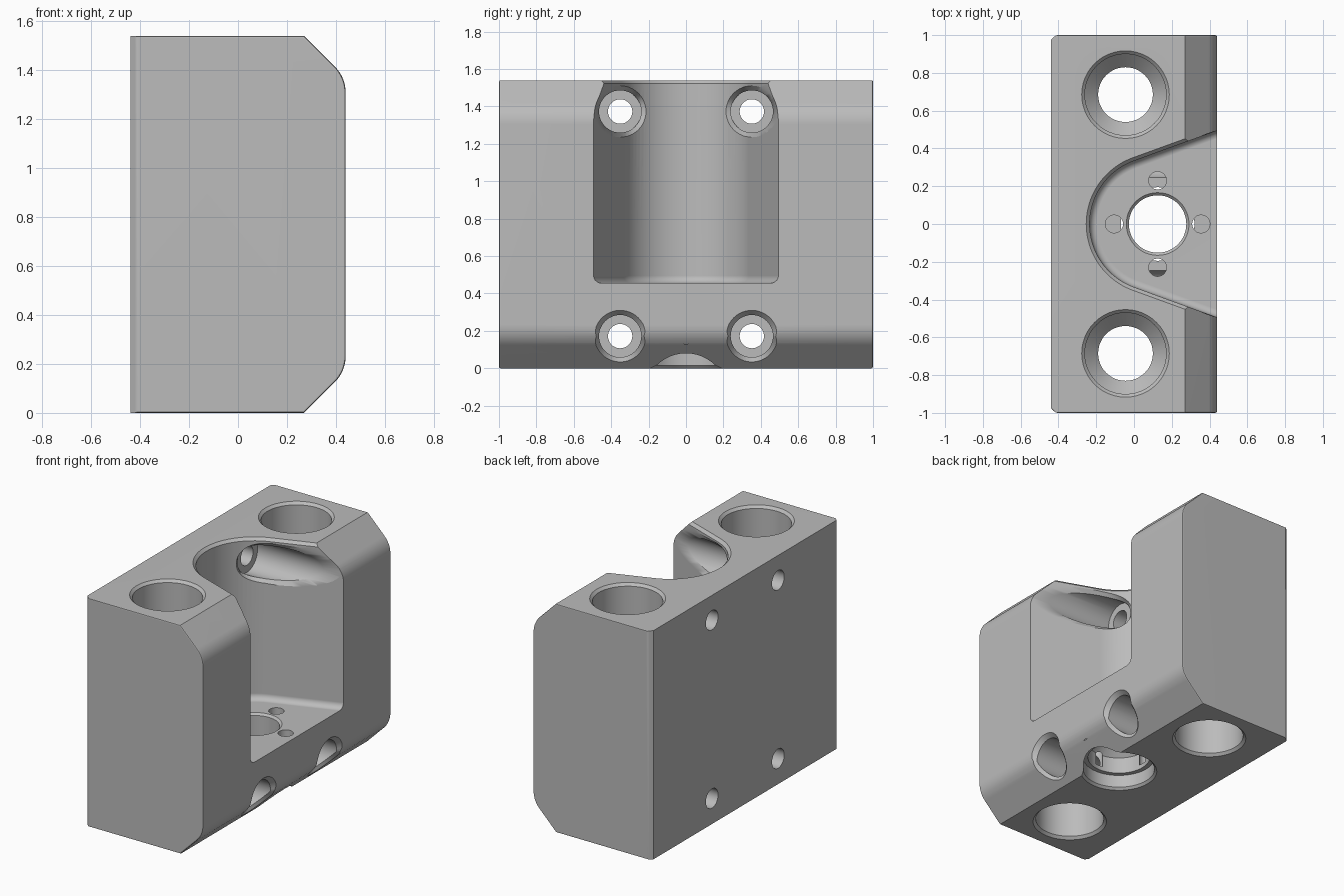
import bpy, bmesh, math
from mathutils import Vector

cube = bpy.data.objects.get("Cube")
if cube:
    bpy.data.objects.remove(cube, do_unlink=True)

H, HX = 1.54, 0.44          # height, half depth
SEG = 48
TAPER = math.radians(20)    # flare of the pocket walls
PX, PR = 0.12, 0.355        # pocket arc centre and radius

metal = bpy.data.materials.new("plain_grey_metal")
metal.use_nodes = True
grey = (0.5, 0.5, 0.5, 1)
metal.diffuse_color = grey
bsdf = next(n for n in metal.node_tree.nodes if n.type == 'BSDF_PRINCIPLED')
bsdf.inputs["Base Color"].default_value = grey


def loft(name, rings):
    """Closed solid through a list of equally long point rings."""
    bm = bmesh.new()
    loops = [[bm.verts.new(p) for p in ring] for ring in rings]
    n = len(loops[0])
    for a, b in zip(loops, loops[1:]):
        for i in range(n):
            j = (i + 1) % n
            bm.faces.new((a[i], a[j], b[j], b[i]))
    bm.faces.new(loops[0])
    bm.faces.new(loops[-1])
    bmesh.ops.recalc_face_normals(bm, faces=bm.faces)
    mesh = bpy.data.meshes.new(name)
    bm.to_mesh(mesh)
    bm.free()
    mesh.materials.append(metal)
    obj = bpy.data.objects.new(name, mesh)
    bpy.context.collection.objects.link(obj)
    return obj


def circle(r):
    return [(r * math.cos(t), r * math.sin(t))
            for t in (2 * math.pi * i / SEG for i in range(SEG))]


def bore(name, x, y, steps):
    """Vertical turned cutter from (radius, z) steps."""
    return loft(name, [[(x + u, y + v, z) for u, v in circle(r)] for r, z in steps])


# --- block body: side profile with blended front slopes
def blend(corner, before, after, n=8):
    a, c, b = Vector(before), Vector(corner), Vector(after)
    pts = []
    for i in range(n + 1):
        t = i / n
        pts.append((1 - t) ** 2 * a + 2 * t * (1 - t) * c + t * t * b)
    return pts


low = blend((HX, 0.17), (0.394, 0.124), (HX, 0.235))
high = [Vector((p.x, H - p.y)) for p in reversed(low)]
profile = [(-HX, 0), (0.27, 0)] + [tuple(p) for p in low + high] + [(0.27, H), (-HX, H)]
block = loft("manifold_block", [[(x, y, z) for x, z in profile] for y in (-1, 1)])

# softened end outlines, with wider chamfers on the rear uprights
bm = bmesh.new()
bm.from_mesh(block.data)


def end_edges(rear):
    found = []
    for e in bm.edges:
        a, b = (v.co for v in e.verts)
        is_rear = max(a.x, b.x) < -HX + 0.001
        if abs(a.y - b.y) < 0.001 and abs(a.y) > 0.999 and is_rear == rear:
            found.append(e)
    return found


bmesh.ops.bevel(bm, geom=end_edges(True), offset=0.026, segments=1, affect='EDGES')
bmesh.ops.bevel(bm, geom=end_edges(False), offset=0.01, segments=2, profile=0.5,
                affect='EDGES')
bm.to_mesh(block.data)
bm.free()


# --- pocket: arc at the rear with walls flaring towards the front
def pocket_ring(offset, z):
    r = PR + offset
    pts = []
    for i in range(33):
        t = math.pi / 2 + TAPER + (math.pi - 2 * TAPER) * i / 32
        pts.append((PX + r * math.cos(t), r * math.sin(t), z))
    x0, y0 = pts[0][:2]
    y1 = y0 + (0.7 - x0) * math.tan(TAPER)
    return [(0.7, y1, z)] + pts + [(0.7, -y1, z)]


FLOOR, FIL = 0.455, 0.04
rings = []
for i in range(6):
    t = math.pi / 2 * i / 5
    rings.append(pocket_ring(FIL * (math.sin(t) - 1), FLOOR + FIL * (1 - math.cos(t))))
rings += [pocket_ring(0, H - 0.018), pocket_ring(0.018, H), pocket_ring(0.018, H + 0.1)]
cutters = [loft("pocket_cutter", rings)]

# --- main ports, threaded from both ends with a narrower middle
R, N = 0.215, 0.145
half = [(0.232, -0.1), (0.232, 0), (R, 0.017), (R, 0.45), (N, 0.52)]
port = half + [(r, H - z) for r, z in reversed(half)]
for side in (-1, 1):
    cutters.append(bore("port_cutter", -0.045, side * 0.685, port))

# --- centre port, stepped from below and opening in the pocket floor
cutters.append(bore("centre_port_cutter", 0.125, 0, [
    (0.24, -0.1), (0.24, 0), (0.225, 0.015), (0.225, 0.1), (0.195, 0.1),
    (0.195, 0.21), (0.152, 0.253), (0.152, FLOOR - 0.014), (0.166, FLOOR),
    (0.166, FLOOR + 0.1)]))

# --- four small holes around the centre port
for u, v in ((1, 0), (-1, 0), (0, 1), (0, -1)):
    cutters.append(bore("small_hole_cutter", 0.125 + 0.23 * u, 0.23 * v,
                        [(0.047, 0.13), (0.047, FLOOR + 0.1)]))


# --- bolt holes running front to back, with an edge break following the surface
def slope_x(y, z):
    return min(HX, 0.27 + z)


def wall_x(y, z):
    y = abs(y)
    yt = PR * math.cos(TAPER)
    if y < yt:
        return PX - math.sqrt(PR ** 2 - y ** 2)
    return PX - PR * math.sin(TAPER) + (y - yt) / math.tan(TAPER)


def bolt_cutter(y, z, surface, depth):
    def ring(r, x):
        return [(x(y + u, z + v) if callable(x) else x, y + u, z + v)
                for u, v in circle(r)]
    seat = -0.18

    def inner(a, b):
        return max(surface(a, b) - depth, seat + 0.01)
    return loft("bolt_hole_cutter", [
        ring(0.065, -0.6), ring(0.065, seat), ring(0.113, seat),
        ring(0.113, inner), ring(0.138, surface), ring(0.138, 0.6)])


for side in (-1, 1):
    cutters.append(bolt_cutter(side * 0.352, 0.172, slope_x, 0.03))
    cutters.append(bolt_cutter(side * 0.352, H - 0.167, wall_x, 0.05))

# --- cut everything, then discard the cutters
bpy.ops.object.select_all(action='DESELECT')
block.select_set(True)
bpy.context.view_layer.objects.active = block
for c in cutters:
    c.hide_render = True
    mod = block.modifiers.new("cut", 'BOOLEAN')
    mod.operation = 'DIFFERENCE'
    mod.solver = 'EXACT'
    mod.object = c
    bpy.ops.object.modifier_apply(modifier=mod.name)
for c in cutters:
    bpy.data.objects.remove(c, do_unlink=True)

bpy.ops.object.shade_smooth_by_angle(angle=math.radians(28))
weighted = block.modifiers.new("weighted_normals", 'WEIGHTED_NORMAL')
weighted.keep_sharp = True
